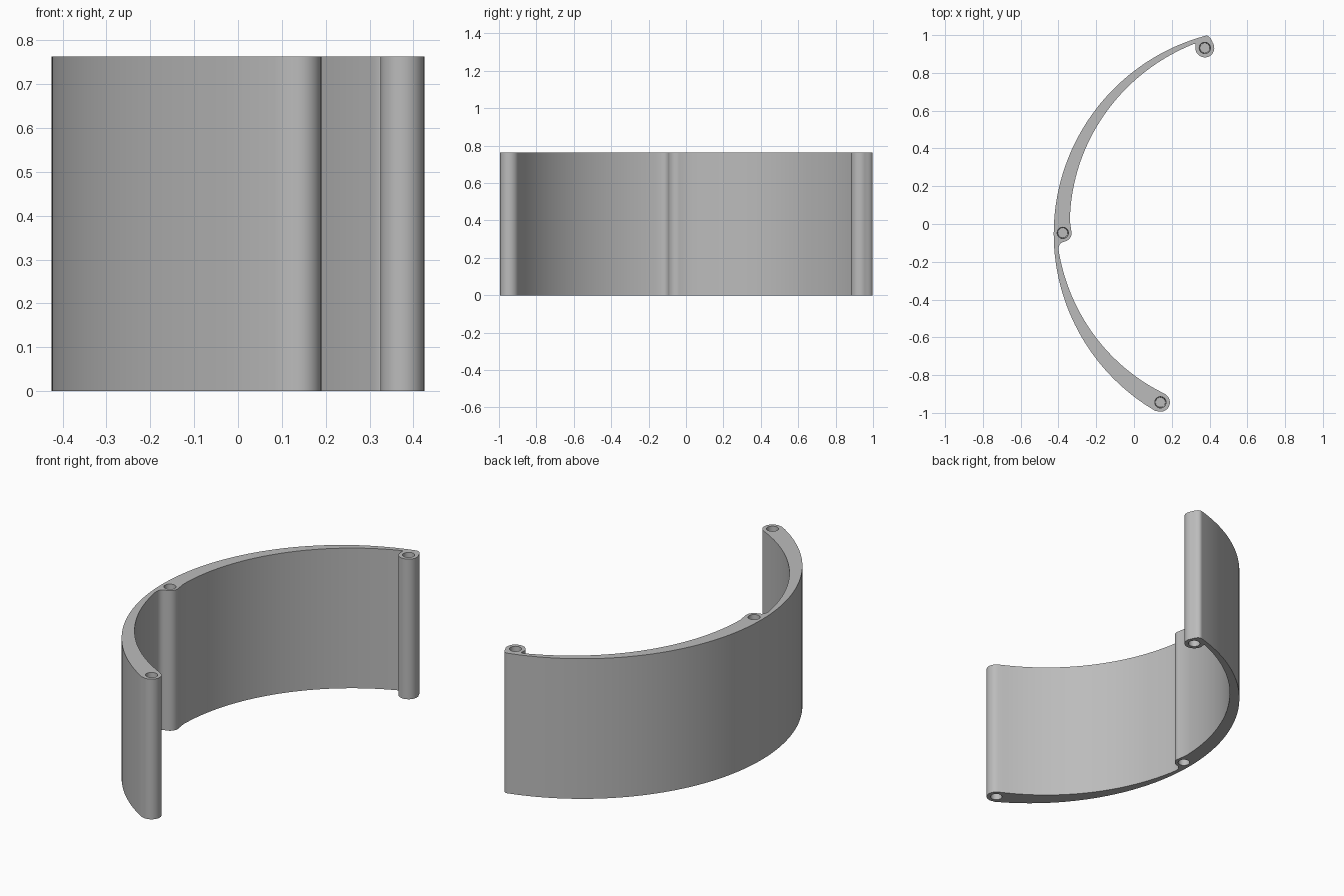
import bpy, bmesh
from math import cos, sin, radians
from mathutils import Vector

cube = bpy.data.objects.get("Cube")
if cube:
    bpy.data.objects.remove(cube, do_unlink=True)

HEIGHT = 0.763
CENTRE, RADIUS = Vector((0.661, -0.052)), 1.086
TOP_BOSS, MID_BOSS, LOW_BOSS = Vector((0.375, 0.932)), Vector((-0.377, -0.047)), Vector((0.14, -0.944))
BOSS_R, HOLE_R, HOLE_DEPTH = 0.05, 0.03, 0.1

grey = bpy.data.materials.new("plain grey")
grey.use_nodes = True
colour = (0.5, 0.5, 0.5, 1)
grey.diffuse_color = colour
grey.node_tree.nodes["Principled BSDF"].inputs["Base Color"].default_value = colour


def arc(centre, r0, r1, a0, a1, steps):
    """Arc in degrees whose radius changes evenly from r0 to r1."""
    pts = []
    for i in range(steps + 1):
        t = i / steps
        a, r = radians(a0 + (a1 - a0) * t), r0 + (r1 - r0) * t
        pts.append(centre + Vector((cos(a), sin(a))) * r)
    return pts


def bend(p, corner, q, steps=5):
    """Rounded corner between p and q."""
    p, c, q = Vector(p), Vector(corner), Vector(q)
    return [p * (1 - t) ** 2 + c * 2 * t * (1 - t) + q * t * t
            for t in (i / steps for i in range(1, steps))]


def mesh_object(name, bm):
    bmesh.ops.recalc_face_normals(bm, faces=bm.faces)
    mesh = bpy.data.meshes.new(name)
    bm.to_mesh(mesh)
    bm.free()
    mesh.materials.append(grey)
    obj = bpy.data.objects.new(name, mesh)
    bpy.context.collection.objects.link(obj)
    return obj


# Wall outline: outer arc, then tapering inner arcs joined by the round bosses
outer = arc(CENTRE, RADIUS, RADIUS, 105.4, 239.7, 72)
low_end = arc(LOW_BOSS, BOSS_R, BOSS_R, 239.7, 419.7, 20)
inner_low = arc(CENTRE, RADIUS - 0.104, RADIUS - 0.022, 239.7, 184.5, 32)
mid_boss = arc(MID_BOSS, 0.047, 0.047, -75, 20, 12)
inner_up = arc(CENTRE, RADIUS - 0.083, RADIUS - 0.024, 176, 109.5, 40)
top_end = arc(TOP_BOSS, BOSS_R, BOSS_R, 170, 395, 24)
outline = (outer + low_end[1:] + inner_low[1:]
           + bend(inner_low[-1], (-0.4, -0.096), mid_boss[0]) + mid_boss
           + inner_up
           + bend(inner_up[-1], (0.332, 0.962), top_end[0]) + top_end
           + bend(top_end[-1], (0.4, 1.007), outer[0], 7))

bm = bmesh.new()
base = bm.faces.new([bm.verts.new((p.x, p.y, 0)) for p in outline])
walls = bmesh.ops.extrude_face_region(bm, geom=[base], use_keep_orig=True)
bmesh.ops.translate(bm, vec=(0, 0, HEIGHT),
                    verts=[v for v in walls["geom"] if isinstance(v, bmesh.types.BMVert)])
wall = mesh_object("curved_wall", bm)

# Slightly tapered pin holes in both ends of every boss
bm = bmesh.new()
for boss in (TOP_BOSS, MID_BOSS, LOW_BOSS):
    for z, sign in ((0, 1), (HEIGHT, -1)):
        rings = []
        for depth, r in ((-0.02, HOLE_R), (0, HOLE_R), (HOLE_DEPTH, HOLE_R - 0.004)):
            rings.append([bm.verts.new((p.x, p.y, z + sign * depth))
                          for p in arc(boss, r, r, 0, 360, 24)[:-1]])
        bm.faces.new(rings[0])
        bm.faces.new(rings[-1])
        for lower, upper in zip(rings, rings[1:]):
            for i in range(len(lower)):
                bm.faces.new((lower[i - 1], lower[i], upper[i], upper[i - 1]))
cutter = mesh_object("pin_hole_cutter", bm)
cutter.hide_render = True

cut = wall.modifiers.new("pin_holes", 'BOOLEAN')
cut.operation, cut.solver, cut.object = 'DIFFERENCE', 'EXACT', cutter
bpy.ops.object.select_all(action='DESELECT')
wall.select_set(True)
bpy.context.view_layer.objects.active = wall
bpy.ops.object.modifier_apply(modifier=cut.name)
bpy.data.objects.remove(cutter, do_unlink=True)
bpy.ops.object.shade_smooth_by_angle(angle=radians(30))
